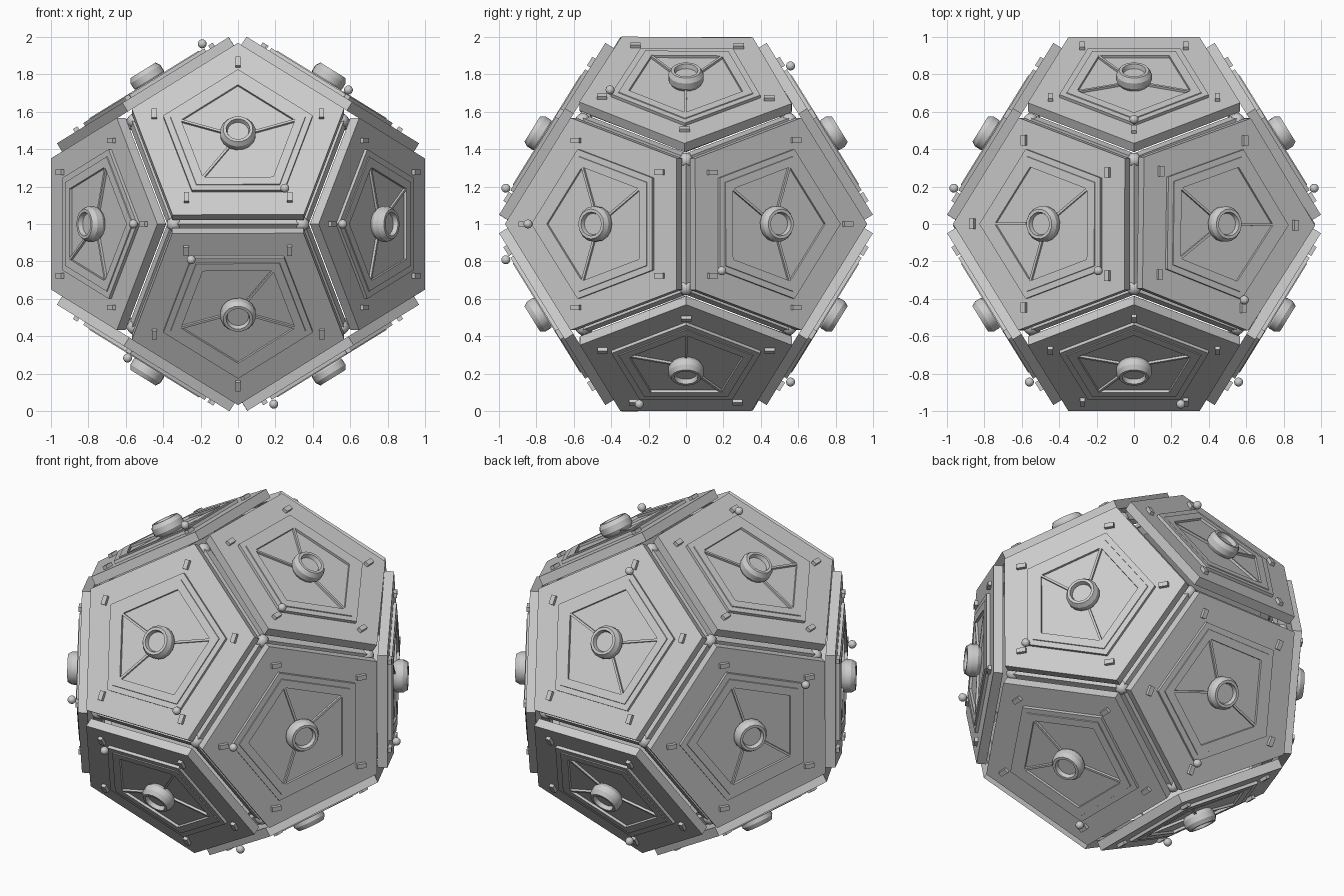
import bpy, bmesh, math
from mathutils import Matrix, Vector

cube = bpy.data.objects.get("Cube")
if cube:
    bpy.data.objects.remove(cube, do_unlink=True)

PHI = (1 + 5 ** 0.5) / 2
A, B = Vector((PHI, 1)).normalized()
FACE = 0.876          # distance from the middle to the panel surface
LIFT = Matrix.Translation((0, 0, 1))
FIFTH = math.tau / 5

grey = bpy.data.materials.new("plain grey")
grey.use_nodes = True
grey.diffuse_color = (0.6, 0.6, 0.6, 1)
grey.node_tree.nodes["Principled BSDF"].inputs["Base Color"].default_value = (0.6, 0.6, 0.6, 1)


def finish(bm, name, smooth=False):
    bmesh.ops.recalc_face_normals(bm, faces=bm.faces)
    mesh = bpy.data.meshes.new(name)
    bm.to_mesh(mesh)
    bm.free()
    mesh.materials.append(grey)
    if smooth:
        mesh.polygons.foreach_set("use_smooth", [True] * len(mesh.polygons))
    return mesh


def lathe(name, profile, sides):
    """Solid of revolution with few sides; profile is (radius, height)."""
    bm = bmesh.new()
    rings = []
    for r, h in profile:
        rings.append([bm.verts.new((r * math.cos(math.tau * i / sides),
                                    r * math.sin(math.tau * i / sides), h))
                      for i in range(sides)])
    for low, high in zip(rings, rings[1:]):
        for i in range(sides):
            j = (i + 1) % sides
            bm.faces.new((low[i], low[j], high[j], high[i]))
    bm.faces.new(rings[0])
    bm.faces.new(rings[-1])
    return finish(bm, name)


def box(name, size):
    bm = bmesh.new()
    bmesh.ops.create_cube(bm, size=1)
    bmesh.ops.scale(bm, vec=size, verts=bm.verts)
    return finish(bm, name)


def ball(name, radius):
    bm = bmesh.new()
    bmesh.ops.create_uvsphere(bm, u_segments=16, v_segments=10, radius=radius)
    return finish(bm, name, True)


def put(name, mesh, matrix):
    obj = bpy.data.objects.new(name, mesh)
    bpy.context.collection.objects.link(obj)
    obj.matrix_world = LIFT @ matrix
    return obj


def frame(z_axis, x_hint, origin):
    """Matrix with the given z axis and x as close as possible to the hint."""
    z = Vector(z_axis).normalized()
    x = Vector(x_hint)
    x = (x - z * x.dot(z)).normalized()
    m = Matrix((x, z.cross(x), z)).transposed().to_4x4()
    m.translation = origin
    return m


# Shared part meshes
panel = lathe("panel", [(0.597, -0.055), (0.597, 0), (0.42, 0), (0.42, 0.018),
                        (0.38, 0.018), (0.378, 0.023), (0.32, 0.023), (0.32, 0.008)], 5)
hub = lathe("hub", [(0.075, 0), (0.095, 0.03), (0.095, 0.065), (0.08, 0.09),
                    (0.064, 0.09), (0.057, 0.065)], 16)
clip = box("clip", (0.055, 0.028, 0.04))
rib = box("rib", (0.25, 0.013, 0.02))
knob = ball("knob", 0.024)
joint = ball("joint", 0.04)

# Half of the panels: outward direction and direction of the knob corner
half = [
    ((0, -A, B), (0.25, -0.96, 0.19)),
    ((0, A, B), (0, 0.56, 0.85)),
    ((B, 0, A), (0.59, -0.4, 0.72)),
    ((-B, 0, A), (-0.19, -0.25, 0.96)),
    ((A, -B, 0), (0.56, -0.85, 0)),
    ((A, B, 0), (0.96, 0.19, -0.25)),
]
turn = Matrix.Rotation(math.pi, 3, 'Y')
panels = [(Vector(n), Vector(k)) for n, k in half]
panels += [(turn @ n, turn @ k) for n, k in panels]

for normal, corner in panels:
    base = frame(normal, corner, normal * FACE)
    put("panel", panel, base)
    put("hub", hub, base)
    put("knob", knob, base @ Matrix.Translation((0.425, 0, 0.044)))
    # Ribs from the hub to three corners of the recess
    for i in (1, 3, 4):
        put("rib", rib, base @ Matrix.Rotation(i * FIFTH, 4, 'Z')
            @ Matrix.Translation((0.195, 0, 0.012)))
    # Corner clips, all parallel within one panel
    for i in range(5):
        spot = base @ Vector((0.47 * math.cos(i * FIFTH), 0.47 * math.sin(i * FIFTH), 0))
        put("clip", clip, frame(normal, (0, 1, 0), spot))

# Inner frame of ridged bars and round joints
K = 0.552
signs = (-1, 1)
points = [Vector((x, y, z)) for x in signs for y in signs for z in signs]
for s in signs:
    for t in signs:
        a, b = s / PHI, t * PHI
        points += [Vector((a, b, 0)), Vector((0, a, b)), Vector((b, 0, a))]
points = [p * K for p in points]
length = 2 * K / PHI

bm = bmesh.new()
bmesh.ops.create_cone(bm, cap_ends=True, segments=4, radius1=0.037, radius2=0.037, depth=length)
bar = finish(bm, "frame_bar")
for i, p in enumerate(points):
    put("frame_joint", joint, Matrix.Translation(p))
    for q in points[:i]:
        if abs((p - q).length - length) < 0.01:
            middle = (p + q) / 2
            put("frame_bar", bar, frame(p - q, middle, middle))

# Round the hubs while keeping their rims crisp
bpy.ops.object.select_all(action='DESELECT')
hubs = [o for o in bpy.context.collection.objects if o.data == hub]
hubs[0].select_set(True)
bpy.context.view_layer.objects.active = hubs[0]
bpy.ops.object.shade_smooth_by_angle(angle=math.radians(30))
